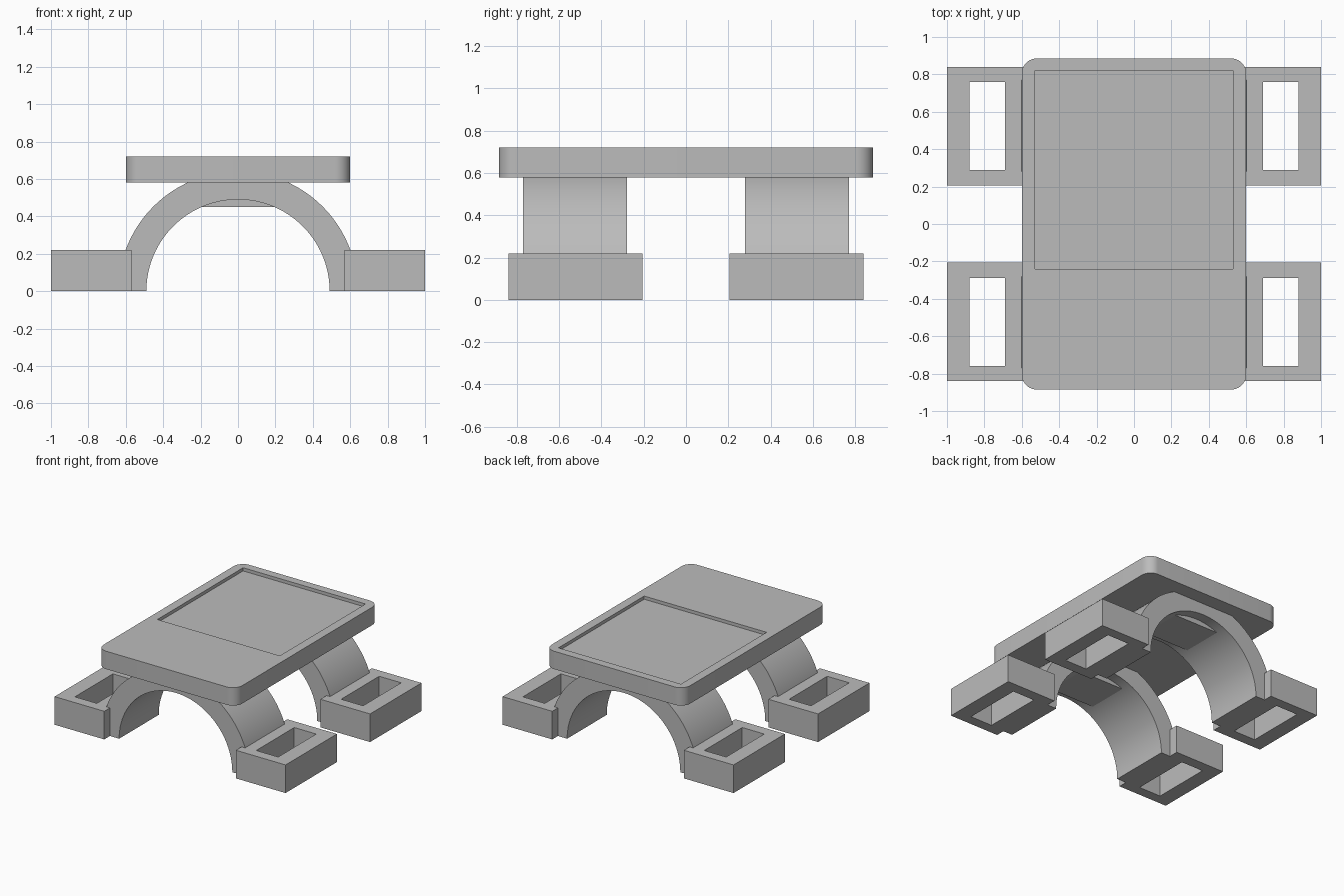
import bpy
import bmesh
import math

cube = bpy.data.objects.get("Cube")
if cube:
    bpy.data.objects.remove(cube, do_unlink=True)

GREY = (0.5, 0.5, 0.5, 1.0)
grey = bpy.data.materials.new("plain_grey")
grey.use_nodes = True
grey.diffuse_color = GREY
grey.node_tree.nodes["Principled BSDF"].inputs["Base Color"].default_value = GREY


def finish(name, bm):
    bmesh.ops.recalc_face_normals(bm, faces=bm.faces)
    mesh = bpy.data.meshes.new(name)
    bm.to_mesh(mesh)
    bm.free()
    mesh.materials.append(grey)
    obj = bpy.data.objects.new(name, mesh)
    bpy.context.collection.objects.link(obj)
    return obj


def activate(obj):
    bpy.ops.object.select_all(action="DESELECT")
    obj.select_set(True)
    bpy.context.view_layer.objects.active = obj


def smooth(obj):
    activate(obj)
    bpy.ops.object.shade_smooth_by_angle(angle=math.radians(30))


def box(name, x, y, z, corner=0):
    """Box from ranges, with optional rounded upright corners."""
    bm = bmesh.new()
    bmesh.ops.create_cube(bm, size=1)
    for v in bm.verts:
        for i, (low, high) in enumerate((x, y, z)):
            v.co[i] = high if v.co[i] > 0 else low
    if corner:
        upright = [e for e in bm.edges
                   if abs(e.verts[0].co.z - e.verts[1].co.z) > 0.01]
        bmesh.ops.bevel(bm, geom=upright, offset=corner, segments=10,
                        profile=0.5, affect="EDGES")
    return finish(name, bm)


def cut(obj, cutter):
    mod = obj.modifiers.new("cut", "BOOLEAN")
    mod.operation = "DIFFERENCE"
    mod.solver = "EXACT"
    mod.object = cutter
    activate(obj)
    bpy.ops.object.modifier_apply(modifier=mod.name)
    bpy.data.objects.remove(cutter, do_unlink=True)


def arch(name, y, outer=0.64, inner=0.49, top=0.58, steps=48):
    """Half ring, flattened where it meets the tray."""
    flat = math.asin(top / outer)
    angles = [math.pi * i / steps for i in range(steps + 1)]
    outer_angles = sorted([a for a in angles if outer * math.sin(a) < top]
                          + [flat, math.pi - flat])
    profile = [(outer * math.cos(a), outer * math.sin(a)) for a in outer_angles]
    profile += [(inner * math.cos(a), inner * math.sin(a)) for a in reversed(angles)]
    bm = bmesh.new()
    face = bm.faces.new([bm.verts.new((px, y[0], pz)) for px, pz in profile])
    extruded = bmesh.ops.extrude_face_region(bm, geom=[face])["geom"]
    moved = [g for g in extruded if isinstance(g, bmesh.types.BMVert)]
    bmesh.ops.translate(bm, verts=moved, vec=(0, y[1] - y[0], 0))
    obj = finish(name, bm)
    smooth(obj)


def span(side, low, high):
    return tuple(sorted((side * low, side * high)))


# Tray with a shallow rectangular pocket
tray = box("tray", (-0.6, 0.6), (-0.885, 0.885), (0.58, 0.72), corner=0.08)
cut(tray, box("pocket_cutter", (-0.53, 0.53), (-0.24, 0.82), (0.695, 0.8)))
smooth(tray)

# Arches, their crown blocks, and the slotted feet
for end, sy in (("front", -1), ("back", 1)):
    arch(end + "_arch", span(sy, 0.28, 0.77))
    box(end + "_crown_block", (-0.3, 0.3), span(sy, 0.36, 0.69), (0.45, 0.56))
    for side, sx in (("left", 1), ("right", -1)):
        foot = box(f"{end}_{side}_foot", span(sx, 0.57, 1.0),
                   span(sy, 0.205, 0.84), (0, 0.22))
        cut(foot, box("slot_cutter", span(sx, 0.69, 0.88),
                      span(sy, 0.29, 0.76), (-0.1, 0.3)))
